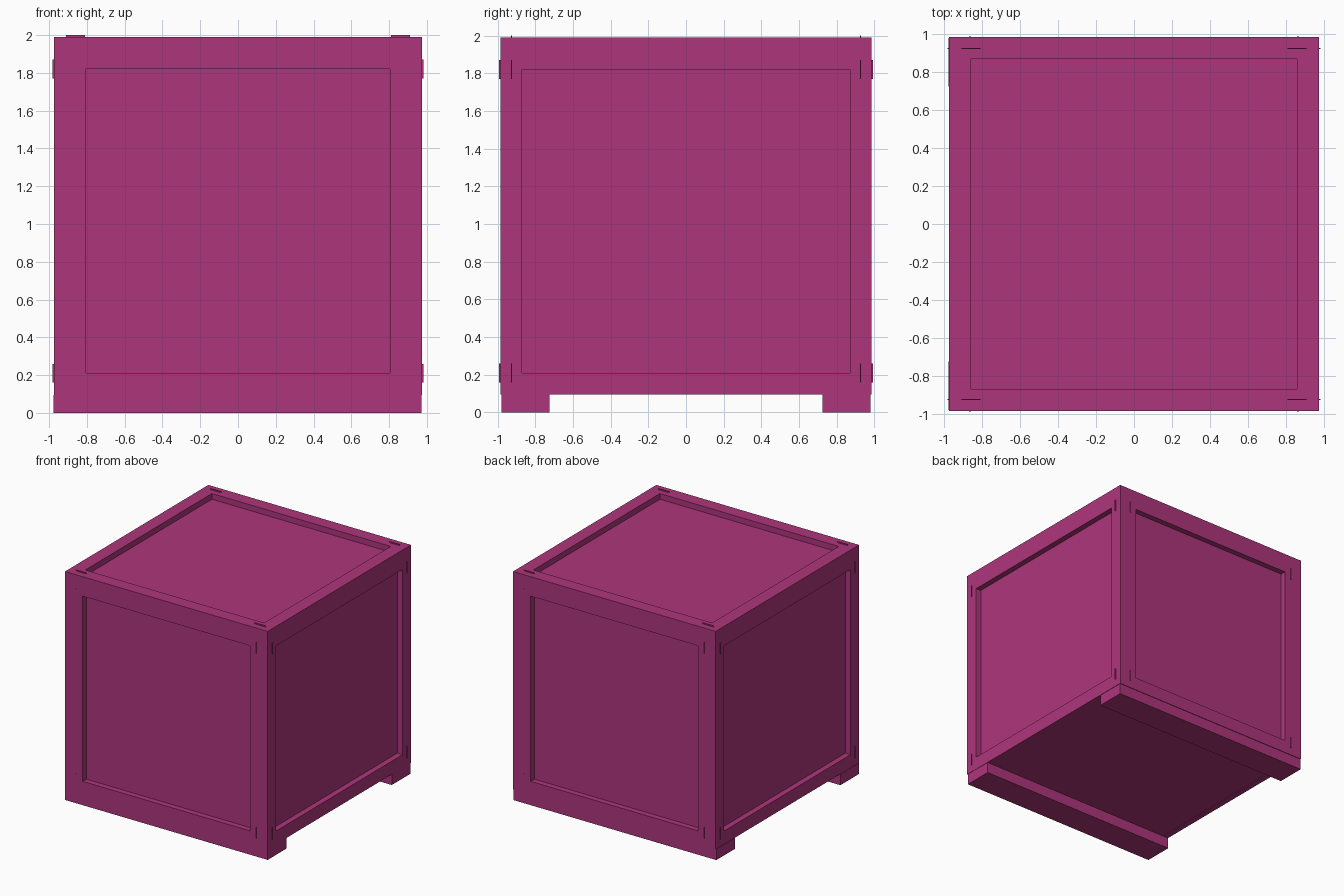
import bpy
import bmesh

if "Cube" in bpy.data.objects:
    bpy.data.objects.remove(bpy.data.objects["Cube"], do_unlink=True)

COLOUR = (0.42, 0.036, 0.2, 1.0)
paint = bpy.data.materials.new("magenta paint")
paint.use_nodes = True
paint.diffuse_color = COLOUR
bsdf = next(n for n in paint.node_tree.nodes if n.type == 'BSDF_PRINCIPLED')
bsdf.inputs["Base Color"].default_value = COLOUR


def box(name, x, y, z):
    """Box spanning the (min, max) range on each axis."""
    bm = bmesh.new()
    bmesh.ops.create_cube(bm, size=1)
    for v in bm.verts:
        v.co = [r[0] if c < 0 else r[1] for c, r in zip(v.co, (x, y, z))]
    mesh = bpy.data.meshes.new(name)
    bm.to_mesh(mesh)
    bm.free()
    mesh.materials.append(paint)
    obj = bpy.data.objects.new(name, mesh)
    bpy.context.collection.objects.link(obj)
    return obj


def span(a, b, s):
    """Range a..b, mirrored to the negative side when s is -1."""
    return (a, b) if s > 0 else (-b, -a)


# Main dimensions
X, Y = 0.975, 0.985          # outer half sizes
T = 0.05                     # board thickness
XI, YI = X - T, Y - T        # recessed panel planes
W = 0.115                    # board width
Z0, Z1, Z2 = 0.095, 1.94, 1.99
LOW, HIGH = (Z0, 0.21), (1.82, Z1)
MID = (0.21, 1.82)

# Recessed panels form one inner body
box("crate_body", (-XI, XI), (-YI, YI), (Z0 + 0.005, Z1))

for s, fb, lr in ((-1, "front", "right"), (1, "back", "left")):
    # Front and back boards
    for nm, z in (("bottom", LOW), ("top", HIGH)):
        box(f"{fb}_{nm}_rail", (-XI, XI), span(YI, Y, s), z)
        box(f"{lr}_{nm}_rail", span(XI, X, s), (-Y, Y), z)
    for t, side in ((-1, "right"), (1, "left")):
        box(f"{fb}_{side}_post", span(XI - 0.12, XI, t), span(YI, Y, s), MID)
    # Side boards
    for t, end in ((-1, "front"), (1, "back")):
        box(f"{lr}_{end}_post", span(XI, X, s), span(Y - W, Y, t), MID)
    # Lid frame
    box(f"lid_{lr}_board", span(X - W, X, s), (-Y, Y), (Z1, Z2))
    box(f"lid_{fb}_board", (-X + W, X - W), span(Y - W, Y, s), (Z1, Z2))
    # Floor runners
    box(f"{fb}_runner", (-0.978, 0.972), span(0.725, 0.98, s), (0, Z0))

# Thin staples across the board joints
H, L = 0.003, 0.05
for s in (-1, 1):
    for t in (-1, 1):
        box("lid_staple", span(0.81, 0.91, s), span(0.925 - H, 0.925 + H, t),
            (Z2 - 0.01, 2.0))
        for z in (LOW[1], HIGH[0]):
            box("face_staple", span(0.865 - H, 0.865 + H, s),
                span(Y - 0.01, Y + 0.006, t), (z - L, z + L))
            box("side_staple", span(X - 0.01, X + 0.008, s),
                span(0.925 - H, 0.925 + H, t), (z - L, z + L))
